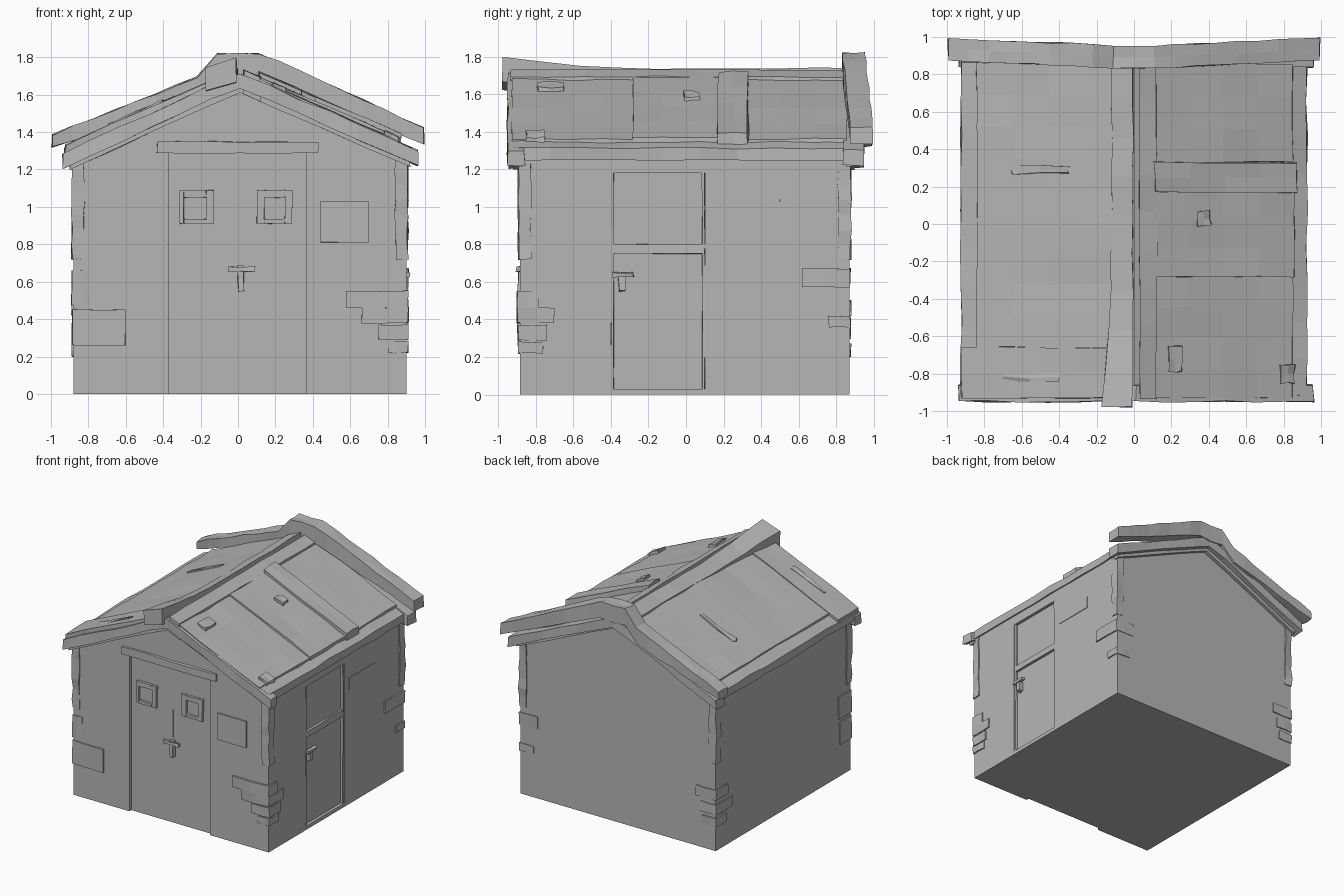
import bpy, bmesh, random
from mathutils import Vector

random.seed(4)
cube = bpy.data.objects.get("Cube")
if cube:
    bpy.data.objects.remove(cube, do_unlink=True)

GREY = (0.47, 0.47, 0.47, 1)
mat = bpy.data.materials.new("plain grey")
mat.use_nodes = True
mat.diffuse_color = GREY
mat.node_tree.nodes["Principled BSDF"].inputs["Base Color"].default_value = GREY


def finish(name, bm):
    bmesh.ops.recalc_face_normals(bm, faces=bm.faces)
    mesh = bpy.data.meshes.new(name)
    bm.to_mesh(mesh)
    bm.free()
    mesh.materials.append(mat)
    obj = bpy.data.objects.new(name, mesh)
    bpy.context.collection.objects.link(obj)
    return obj


def box(name, xs, ys, zs, cuts=(1, 1, 1), rough=0.0, shape=None):
    """Block split into cuts segments per axis, bent by shape and roughly hewn."""
    bm = bmesh.new()
    bmesh.ops.create_cube(bm, size=1)
    for axis in range(3):
        normal = Vector([float(i == axis) for i in range(3)])
        for k in range(1, cuts[axis]):
            bmesh.ops.bisect_plane(bm, geom=bm.verts[:] + bm.edges[:] + bm.faces[:],
                                   plane_co=normal * (k / cuts[axis] - 0.5), plane_no=normal)
    for v in bm.verts:
        v.co = Vector([lo + (hi - lo) * (c + 0.5) for c, (lo, hi) in zip(v.co, (xs, ys, zs))])
        if shape:
            v.co = shape(v.co.copy())
        v.co += Vector([random.uniform(-rough, rough) for _ in range(3)])
    return finish(name, bm)


def roof_z(x):
    return 1.715 - 0.435 * abs(x)


def on_roof(p):
    return Vector((p.x, p.y, p.z + roof_z(p.x)))


# Gabled body
bm = bmesh.new()
outline = [(-0.88, 0), (0.9, 0), (0.9, 1.27), (0, 1.66), (-0.88, 1.27)]
face = bm.faces.new([bm.verts.new((x, -0.885, z)) for x, z in outline])
side = bmesh.ops.extrude_face_region(bm, geom=[face])["geom"]
bmesh.ops.translate(bm, vec=(0, 1.755, 0), verts=[g for g in side if isinstance(g, bmesh.types.BMVert)])
body = finish("body", bm)

# Doorway recesses
recesses = [((-0.37, 0.365), (-1, -0.86), (-0.1, 1.29)),
            ((0.875, 1), (-0.4, 0.1), (0.03, 1.18))]
for bounds in recesses:
    cutter = box("doorway_cutter", *bounds)
    cutter.hide_render = True
    mod = body.modifiers.new("doorway", "BOOLEAN")
    mod.object, mod.operation, mod.solver = cutter, "DIFFERENCE", "EXACT"
    bpy.context.view_layer.objects.active = body
    bpy.ops.object.modifier_apply(modifier=mod.name)
    bpy.data.objects.remove(cutter, do_unlink=True)

# Front doorway: lintel, leaf gap, handle
box("lintel", (-0.43, 0.43), (-0.905, -0.85), (1.29, 1.35), (4, 1, 1), 0.005)
box("leaf_gap", (0.004, 0.012), (-0.865, -0.857), (0.7, 0.93))
box("front_handle", (-0.05, 0.09), (-0.905, -0.885), (0.655, 0.68), (2, 1, 1), 0.004)
box("front_latch", (0, 0.03), (-0.895, -0.85), (0.55, 0.685), (1, 1, 2), 0.005)

# Small door windows, each four bars round an opening
for x0, x1, h0, h1 in [(-0.31, -0.13, -0.29, -0.17), (0.1, 0.29, 0.14, 0.25)]:
    for xs, zs in [((x0, h0), (0.91, 1.09)), ((h1, x1), (0.91, 1.09)),
                   ((h0, h1), (0.91, 0.935)), ((h0, h1), (1.05, 1.09))]:
        box("window_frame", xs, (-0.88, -0.85), zs, rough=0.002)

# Side door: cross rail, jambs, handle
box("side_rail", (0.865, 0.895), (-0.4, 0.1), (0.75, 0.8), (1, 3, 1), 0.003)
for y in (-0.4, 0.085):
    box("side_jamb", (0.865, 0.895), (y, y + 0.015), (0.03, 1.18), (1, 1, 4), 0.003)
box("side_handle", (0.895, 0.92), (-0.39, -0.28), (0.625, 0.65), (1, 2, 1), 0.004)
box("side_latch", (0.87, 0.91), (-0.36, -0.32), (0.55, 0.635), rough=0.006)

# Ragged plaster edges on the corners, and the raised wall plates
for x in (-0.888, 0.842):
    for y in (-0.893, 0.812):
        box("corner_edge", (x, x + 0.066), (y, y + 0.066), (0.72, 1.27), (1, 1, 7), 0.006)
box("front_plate", (0.44, 0.7), (-0.895, -0.87), (0.81, 1.03), rough=0.003)
box("side_plate", (0.89, 0.904), (0.16, 0.5), (0.94, 1.04), rough=0.001)

# Corner stones, stacked in rows
stones = [(-0.888, -0.6, -0.897, -0.74, 0.26, 0.45),
          (0.58, 0.908, -0.9, -0.78, 0.46, 0.55),
          (0.66, 0.91, -0.9, -0.7, 0.38, 0.46),
          (0.75, 0.91, -0.895, -0.74, 0.29, 0.37),
          (0.8, 0.91, -0.895, -0.76, 0.22, 0.28),
          (0.74, 0.912, 0.62, 0.876, 0.57, 0.67),
          (0.78, 0.91, 0.76, 0.876, 0.36, 0.42),
          (-0.89, -0.7, 0.72, 0.878, 0.42, 0.5),
          (-0.89, -0.74, 0.66, 0.878, 0.3, 0.38),
          (-0.89, -0.76, 0.74, 0.878, 0.2, 0.27),
          (-0.89, -0.8, -0.89, -0.72, 0.48, 0.66)]
for x0, x1, y0, y1, z0, z1 in stones:
    box("corner_stone", (x0, x1), (y0, y1), (z0, z1), (2, 2, 1), 0.004)

# Roof planks: left slope then right slope
planks = [(0.1, 0.85, -0.93, -0.28, 0.015), (0.1, 0.86, -0.28, 0.17, 0.03),
          (0.11, 0.87, 0.17, 0.33, 0.055), (0.1, 0.85, 0.33, 0.86, 0.015),
          (-0.92, -0.08, -0.93, -0.66, 0.02), (-0.84, -0.08, -0.66, 0.86, 0.015)]
for x0, x1, y0, y1, lift in planks:
    box("roof_plank", (x0, x1), (y0, y1), (lift - 0.07, lift),
        (4, max(2, round((y1 - y0) * 6)), 1), 0.006, on_roof)
for s in (-1, 1):
    box("eave_strip", sorted((s * 0.8, s * 0.925)), (-0.92, 0.87), (-0.065, 0),
        (1, 9, 1), 0.006, on_roof)

# Chips and splinters lying on the roof
chips = [(0.375, 0.03, 0.07, 0.08, 0.05), (0.22, -0.72, 0.07, 0.14, 0.03),
         (0.82, -0.8, 0.08, 0.1, 0.03), (-0.5, 0.29, 0.3, 0.04, 0.025),
         (-0.55, -0.82, 0.3, 0.04, 0.03)]
for x, y, w, d, h in chips:
    box("roof_chip", (x - w / 2, x + w / 2), (y - d / 2, y + d / 2), (0, h),
        (2, 2, 1), 0.007, on_roof)


# Ridge boards, with a kicked-up front end on the right one
def kicked(p):
    front = max(0, -p.y - 0.4)
    return Vector((p.x * (1 + 0.8 * front), p.y, p.z + roof_z(p.x) + 0.1 * front))


box("ridge_board_right", (-0.12, -0.005), (-0.98, 0.87), (-0.1, 0.025), (1, 9, 1), 0.005, kicked)
box("ridge_board_left", (0.03, 0.12), (-0.94, 0.87), (-0.1, 0.03), (1, 9, 1), 0.005, on_roof)
box("ridge_core", (-0.1, 0.1), (-0.92, 0.87), (-0.1, -0.02), (2, 1, 1), 0, on_roof)


# Gable boards at both ends, drooping a little on the right, each with a thin inner trim
def drooped(p):
    return on_roof(p) - Vector((0, 0, max(0, -p.x) * 0.03))


for y0, y1, trim0, trim1 in [(-0.95, -0.86, -0.92, -0.87), (0.84, 0.945, 0.85, 0.9)]:
    box("gable_board", (-0.935, 0.96), (y0, y1), (-0.075, 0.005), (12, 1, 1), 0.006, drooped)
    box("gable_trim", (-0.9, 0.92), (trim0, trim1), (-0.1, -0.06), (8, 1, 1), 0.003, drooped)


# Heavy raised beam over the back gable: flat crown, thin right end
def bowed(p):
    a = abs(p.x)
    z = 1.785 - 0.4 * a if p.x < -0.15 else 1.82 - 0.455 * max(0, a - 0.12)
    depth = p.z * (1.4 - (0.75 if p.x < 0 else 0.5) * a)
    return Vector((p.x + 0.005, p.y + 0.045 * a, z + depth))


box("back_beam", (-1, 0.99), (0.83, 0.95), (-0.1, 0), (18, 2, 1), 0.005, bowed)
